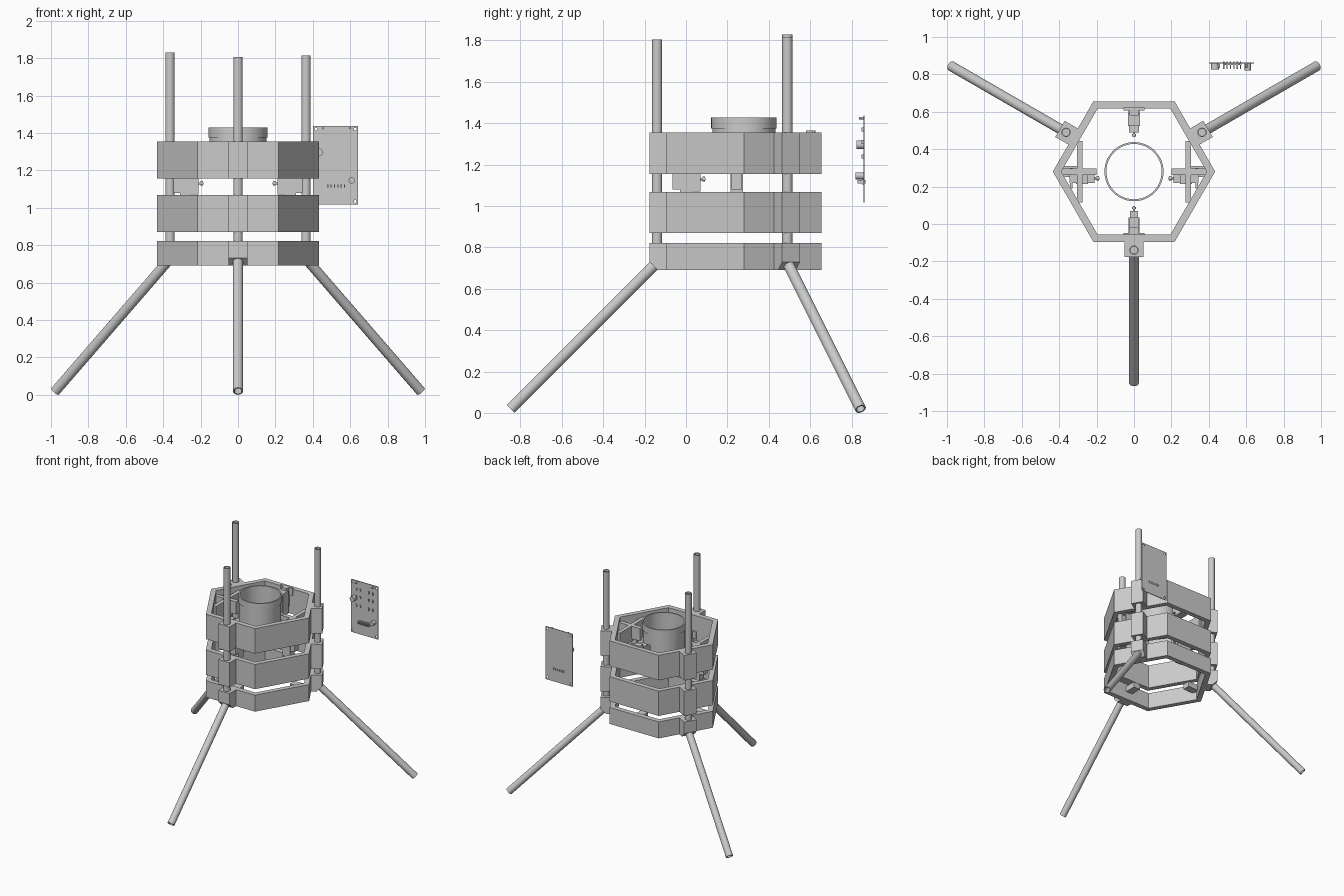
import bpy, bmesh, math
from mathutils import Vector, Matrix

cube = bpy.data.objects.get("Cube")
if cube:
    bpy.data.objects.remove(cube)

grey = bpy.data.materials.new("plain grey")
grey.use_nodes = True
grey.diffuse_color = (0.6, 0.6, 0.6, 1)
grey.node_tree.nodes["Principled BSDF"].inputs["Base Color"].default_value = grey.diffuse_color

CENTRE = Matrix.Translation((0, 0.28, 0))
CLAMP_ANGLES = {"front": -90, "left": 30, "right": 150}
ROD_R = 0.42


def turned(angle):
    """Frame whose local x points outward from the hexagon centre."""
    return CENTRE @ Matrix.Rotation(math.radians(angle), 4, "Z")


def finish(name, bm, frame=Matrix(), smooth=False):
    bmesh.ops.recalc_face_normals(bm, faces=bm.faces)
    bm.transform(frame)
    mesh = bpy.data.meshes.new(name)
    bm.to_mesh(mesh)
    bm.free()
    mesh.materials.append(grey)
    obj = bpy.data.objects.new(name, mesh)
    bpy.context.collection.objects.link(obj)
    if smooth:
        bpy.ops.object.select_all(action="DESELECT")
        obj.select_set(True)
        bpy.context.view_layer.objects.active = obj
        bpy.ops.object.shade_smooth_by_angle()
    return obj


def box(name, x, y, z, frame=Matrix()):
    """Box from (min, max) pairs on each axis."""
    bm = bmesh.new()
    bmesh.ops.create_cube(bm, size=1)
    for v in bm.verts:
        v.co = Vector([(a + b) / 2 + c * (b - a) for (a, b), c in zip((x, y, z), v.co)])
    return finish(name, bm, frame)


def along(p0, p1):
    p0, p1 = Vector(p0), Vector(p1)
    turn = (p1 - p0).to_track_quat("Z", "Y").to_matrix().to_4x4()
    return Matrix.Translation(p0) @ turn, (p1 - p0).length


def lathe(name, profile, frame, segs=32):
    """Closed (radius, height) loop swept round the local z axis."""
    bm = bmesh.new()
    loops = []
    for i in range(segs):
        a = 2 * math.pi * i / segs
        loops.append([bm.verts.new((r * math.cos(a), r * math.sin(a), h)) for r, h in profile])
    n = len(profile)
    for i in range(segs):
        a, b = loops[i], loops[(i + 1) % segs]
        for j in range(n):
            k = (j + 1) % n
            bm.faces.new((a[j], b[j], b[k], a[k]))
    return finish(name, bm, frame, smooth=segs > 6)


def tube(name, p0, p1, outer, inner, frame=Matrix(), segs=24):
    place, length = along(p0, p1)
    loop = [(outer, 0), (outer, length), (inner, length), (inner, 0)]
    return lathe(name, loop, frame @ place, segs)


def cylinder(name, p0, p1, radius, frame=Matrix(), segs=20):
    place, length = along(p0, p1)
    bm = bmesh.new()
    bmesh.ops.create_cone(bm, cap_ends=True, segments=segs, radius1=radius, radius2=radius,
                          depth=length, matrix=Matrix.Translation((0, 0, length / 2)))
    return finish(name, bm, frame @ place, smooth=True)


def prism(name, profile, half, frame):
    """Profile in local xz, extruded across y."""
    bm = bmesh.new()
    face = bm.faces.new([bm.verts.new((x, -half, z)) for x, z in profile])
    new = bmesh.ops.extrude_face_region(bm, geom=[face])["geom"]
    bmesh.ops.translate(bm, vec=(0, 2 * half, 0),
                        verts=[v for v in new if isinstance(v, bmesh.types.BMVert)])
    return finish(name, bm, frame)


# Hexagonal rings with a rod clamp on three sides
for level, (low, high) in {"lower": (0.69, 0.822), "middle": (0.87, 1.068),
                           "upper": (1.155, 1.355)}.items():
    loop = [(0.434, low), (0.434, high), (0.389, high), (0.389, low)]
    lathe(level + "_ring", loop, CENTRE, segs=6)
    notch = 0.04 if level == "lower" else 0
    for side, angle in CLAMP_ANGLES.items():
        outline = [(0.36, low), (0.457 - notch, low), (0.457, low + notch),
                   (0.457, high), (0.36, high)]
        if not notch:
            outline.pop(2)
        prism(f"{level}_clamp_{side}", outline, 0.05, turned(angle))

# Upright rods and splayed legs
tops = {"front": 1.805, "left": 1.815, "right": 1.83}
for side, angle in CLAMP_ANGLES.items():
    frame = turned(angle)
    tube("rod_" + side, (ROD_R, 0, 0.76), (ROD_R, 0, tops[side]), 0.025, 0.019, frame)
    tube("leg_" + side, (1.128, 0, 0.019), (0.425, 0, 0.722), 0.027, 0.02, frame)

# Central tube with a slightly wider rim
lathe("centre_tube", [(0.152, 1.165), (0.152, 1.375), (0.158, 1.375), (0.158, 1.428),
                      (0.148, 1.428), (0.148, 1.165)], CENTRE, segs=48)

# Cross bars inside the upper ring
for side, angle in (("left", 0), ("right", 180)):
    frame = turned(angle)
    box("cross_bar_" + side, (0.275, 0.305), (-0.165, 0.165), (1.2, 1.32), frame)
    box("inward_bar_" + side, (0.2, 0.395), (-0.017, 0.017), (1.22, 1.32), frame)


def motor(side, angle, z, shift, half):
    """Small motor facing the centre, hung from the ring wall."""
    frame = turned(angle) @ Matrix.Translation((0, shift, z))
    box("motor_body_" + side, (0.245, 0.31), (-half, half), (-0.1, 0.08), frame)
    box("motor_front_" + side, (0.21, 0.246), (-half * 0.85, half * 0.85), (-0.06, 0.06), frame)
    prism("motor_bracket_" + side, [(0.3, -0.05), (0.345, -0.05), (0.345, 0.1), (0.3, 0.1)],
          0.025, frame)
    box("motor_flange_" + side, (0.328, 0.342), (-0.055, 0.055), (0.04, 0.1), frame)
    cylinder("motor_shaft_" + side, (0.215, 0, 0), (0.185, 0, 0), 0.006, frame)
    cylinder("motor_knob_" + side, (0.2, 0, 0), (0.188, 0, 0), 0.012, frame)


motor("front", -90, 1.13, 0, 0.025)
motor("left", 0, 1.13, -0.035, 0.03)
motor("right", 180, 1.13, 0.035, 0.03)
motor("back", 90, 1.265, 0, 0.033)

# Small mounting tabs in the lower ring
for side, angle in (("front", -90), ("left", 0), ("back", 90), ("right", 180)):
    reach = 0.345 if angle % 180 else 0.385
    box("lower_tab_" + side, (reach - 0.1, reach), (-0.03, 0.03), (0.755, 0.8), turned(angle))

# Circuit board with corner holes
board = box("circuit_board", (0.402, 0.642), (0.857, 0.863), (1.016, 1.438))
bm = bmesh.new()
for x in (0.417, 0.627):
    for z in (1.034, 1.42):
        spot = Matrix.Translation((x, 0.86, z)) @ Matrix.Rotation(math.pi / 2, 4, "X")
        bmesh.ops.create_cone(bm, cap_ends=True, segments=16, radius1=0.008, radius2=0.008,
                              depth=0.05, matrix=spot)
cutter = finish("hole_cutter", bm)
cutter.hide_render = True
cutter.hide_viewport = True
cut = board.modifiers.new("holes", "BOOLEAN")
cut.object = cutter
cut.solver = "EXACT"

# Board components
cylinder("board_dial", (0.433, 0.86, 1.296), (0.433, 0.825, 1.296), 0.021)
cylinder("board_capacitor", (0.608, 0.86, 1.146), (0.608, 0.82, 1.146), 0.017)
box("pin_header", (0.475, 0.575), (0.85, 0.858), (1.105, 1.128))
for i in range(6):
    x = 0.48 + i * 0.018
    box(f"header_pin_{i}", (x - 0.003, x + 0.003), (0.83, 0.868), (1.108, 1.125))
for x in (0.45, 0.485, 0.56, 0.595):
    for z in (1.24, 1.31, 1.37):
        box("board_chip", (x - 0.004, x + 0.004), (0.849, 0.858), (z - 0.01, z + 0.01))
for x in (0.455, 0.6):
    cylinder("board_light", (x, 0.858, 1.425), (x, 0.835, 1.425), 0.006)
